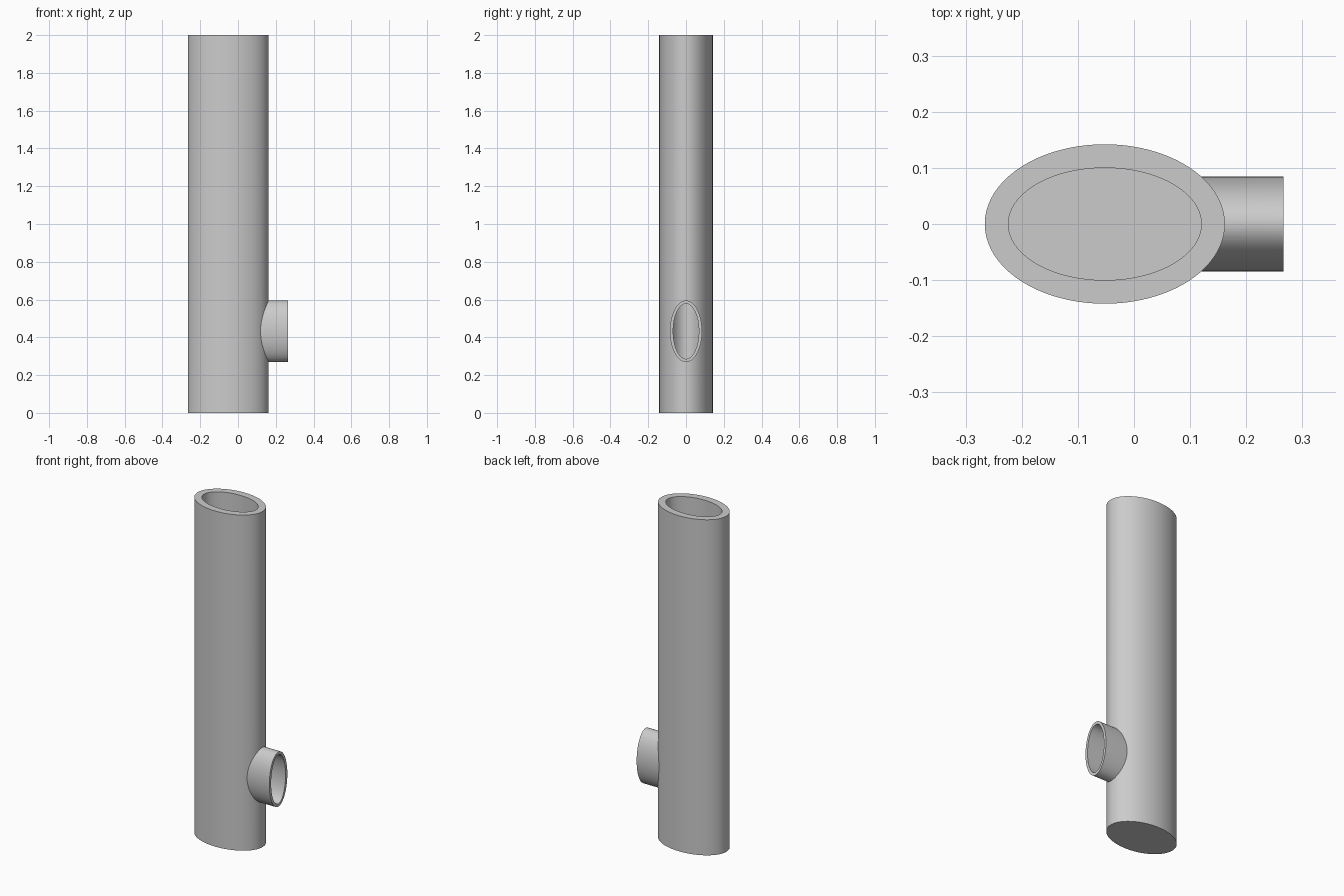
import bpy
import math

cube = bpy.data.objects.get("Cube")
if cube:
    bpy.data.objects.remove(cube, do_unlink=True)

# Single plain grey
grey = bpy.data.materials.new("plain_grey")
grey.use_nodes = True
colour = (0.6, 0.6, 0.6, 1.0)
grey.diffuse_color = colour
grey.node_tree.nodes["Principled BSDF"].inputs["Base Color"].default_value = colour

TUBE_X = -0.052      # tube axis
SPOUT_Z = 0.432      # spout axis height
FLOOR = 0.043        # thickness of the closed base


def elliptic_cylinder(name, start, end, radii, axis):
    """Elliptic cylinder running from start to end along 'z' or 'x'."""
    length = end - start
    middle = (start + end) / 2
    upright = axis == "z"
    bpy.ops.mesh.primitive_cylinder_add(
        vertices=128, radius=1, depth=1,
        location=(TUBE_X, 0, middle) if upright else (middle, 0, SPOUT_Z),
        rotation=(0, 0 if upright else math.pi / 2, 0))
    obj = bpy.context.object
    obj.name = name
    obj.scale = (*radii, length)
    bpy.ops.object.transform_apply(location=True, rotation=True, scale=True)
    obj.data.materials.append(grey)
    return obj


def combine(target, tool, operation):
    """Apply a boolean to target and remove the tool object."""
    mod = target.modifiers.new(operation.title(), "BOOLEAN")
    mod.operation = operation
    mod.solver = "EXACT"
    mod.object = tool
    bpy.context.view_layer.objects.active = target
    bpy.ops.object.modifier_apply(modifier=mod.name)
    bpy.data.objects.remove(tool, do_unlink=True)


# Outer solids: upright tube and side spout
tube = elliptic_cylinder("tube_with_spout", 0, 2, (0.214, 0.142), "z")
spout = elliptic_cylinder("spout", TUBE_X, 0.266, (0.163, 0.085), "x")
combine(tube, spout, "UNION")

# Hollow bores: open at the top and the spout, closed at the base
tube_bore = elliptic_cylinder("tube_bore", FLOOR, 2.1, (0.172, 0.1), "z")
combine(tube, tube_bore, "DIFFERENCE")
spout_bore = elliptic_cylinder("spout_bore", TUBE_X, 0.4, (0.146, 0.068), "x")
combine(tube, spout_bore, "DIFFERENCE")

# Smooth walls with crisp rims
bpy.ops.object.select_all(action="DESELECT")
tube.select_set(True)
bpy.context.view_layer.objects.active = tube
bpy.ops.object.shade_smooth_by_angle(angle=math.radians(30))
